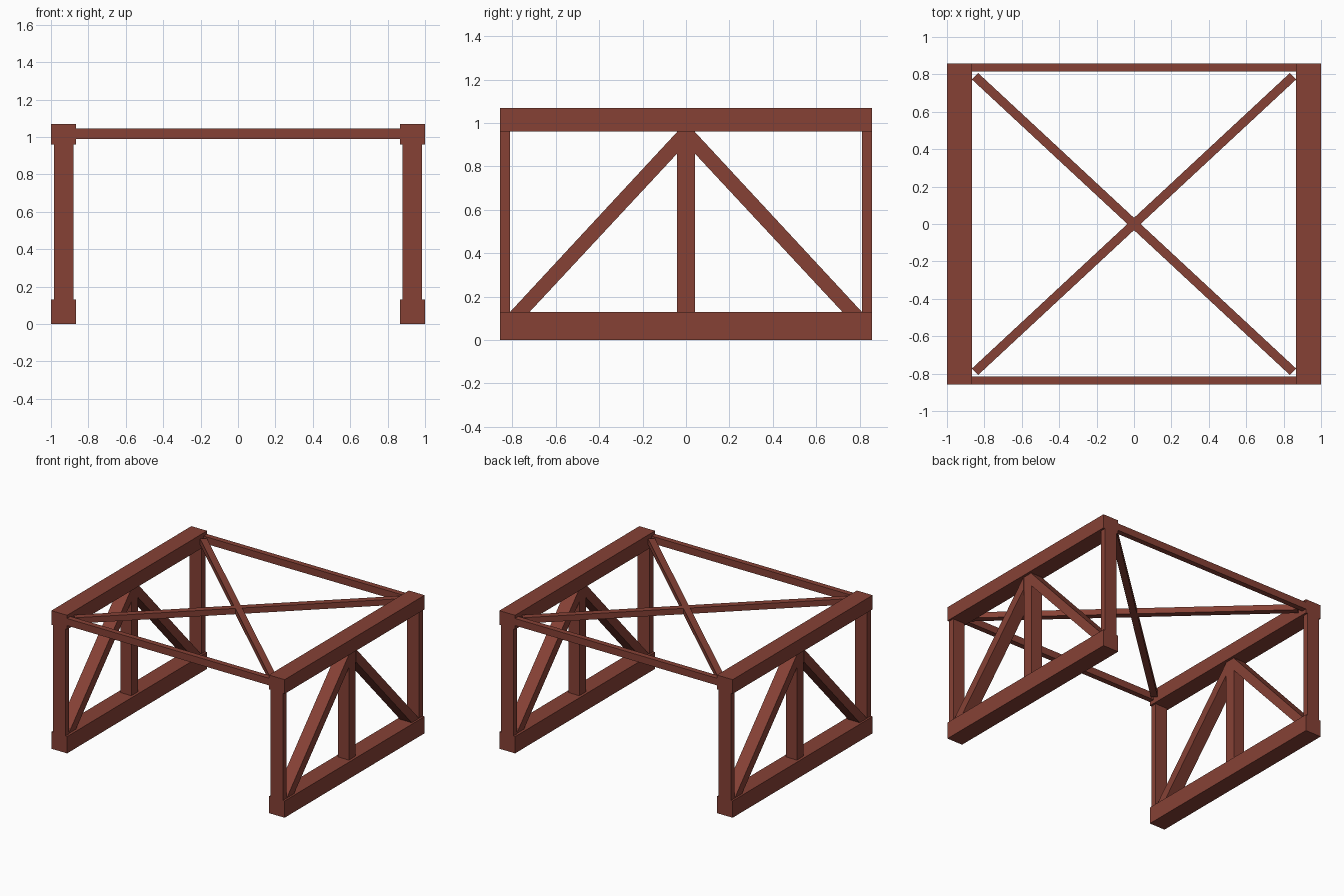
import bpy, bmesh, math
from mathutils import Matrix

if "Cube" in bpy.data.objects:
    bpy.data.objects.remove(bpy.data.objects["Cube"])

wood = bpy.data.materials.new("red_brown_wood")
wood.diffuse_color = (0.24, 0.053, 0.036, 1)
wood.use_nodes = True
wood.node_tree.nodes["Principled BSDF"].inputs["Base Color"].default_value = wood.diffuse_color


def finish(name, bm):
    bmesh.ops.recalc_face_normals(bm, faces=bm.faces)
    me = bpy.data.meshes.new(name)
    bm.to_mesh(me)
    bm.free()
    me.materials.append(wood)
    ob = bpy.data.objects.new(name, me)
    bpy.context.collection.objects.link(ob)
    return ob


def box(name, x, y, z, angle=0):
    """Box from (min, max) ranges, optionally turned about the z axis."""
    bm = bmesh.new()
    bmesh.ops.create_cube(bm, size=1)
    size = [r[1] - r[0] for r in (x, y, z)]
    mid = [(r[0] + r[1]) / 2 for r in (x, y, z)]
    m = Matrix.Rotation(angle, 4, 'Z') @ Matrix.Translation(mid) @ Matrix.Diagonal((*size, 1))
    bmesh.ops.transform(bm, matrix=m, verts=bm.verts)
    return finish(name, bm)


def side_plate(name, x, profile):
    """Extrude a (y, z) profile across the x range."""
    bm = bmesh.new()
    face = bm.faces.new([bm.verts.new((x[0], y, z)) for y, z in profile])
    ext = bmesh.ops.extrude_face_region(bm, geom=[face])
    verts = [v for v in ext["geom"] if isinstance(v, bmesh.types.BMVert)]
    bmesh.ops.translate(bm, vec=(x[1] - x[0], 0, 0), verts=verts)
    return finish(name, bm)


def span(s, a, b):
    return tuple(sorted((s * a, s * b)))


# Two side trusses
for sx, side in ((-1, "left"), (1, "right")):
    beam_x = span(sx, 0.865, 1.0)
    box(side + "_bottom_beam", beam_x, (-0.857, 0.857), (0, 0.13))
    box(side + "_top_beam", beam_x, (-0.857, 0.857), (0.96, 1.07))
    box(side + "_centre_post", span(sx, 0.885, 0.98), (-0.042, 0.042), (0.13, 0.96))
    for sy, end in ((-1, "front"), (1, "back")):
        box(f"{side}_{end}_post", span(sx, 0.88, 0.985), span(sy, 0.81, 0.857), (0.13, 0.96))
        side_plate(f"{side}_{end}_brace", span(sx, 0.885, 0.985),
                   [(sy * y, z) for y, z in
                    ((0.04, 0.96), (0.81, 0.13), (0.72, 0.13), (0.04, 0.86))])

# Cross bars joining the trusses
for sy, end in ((-1, "front"), (1, "back")):
    box(end + "_cross_bar", (-0.865, 0.865), span(sy, 0.815, 0.857), (0.99, 1.045))

# Diagonal roof braces
half = math.hypot(0.85, 0.79)
for s, label in ((-1, "falling"), (1, "rising")):
    box(label + "_roof_brace", (-half, half), (-0.024, 0.024), (0.995, 1.04),
        s * math.atan2(0.79, 0.85))
